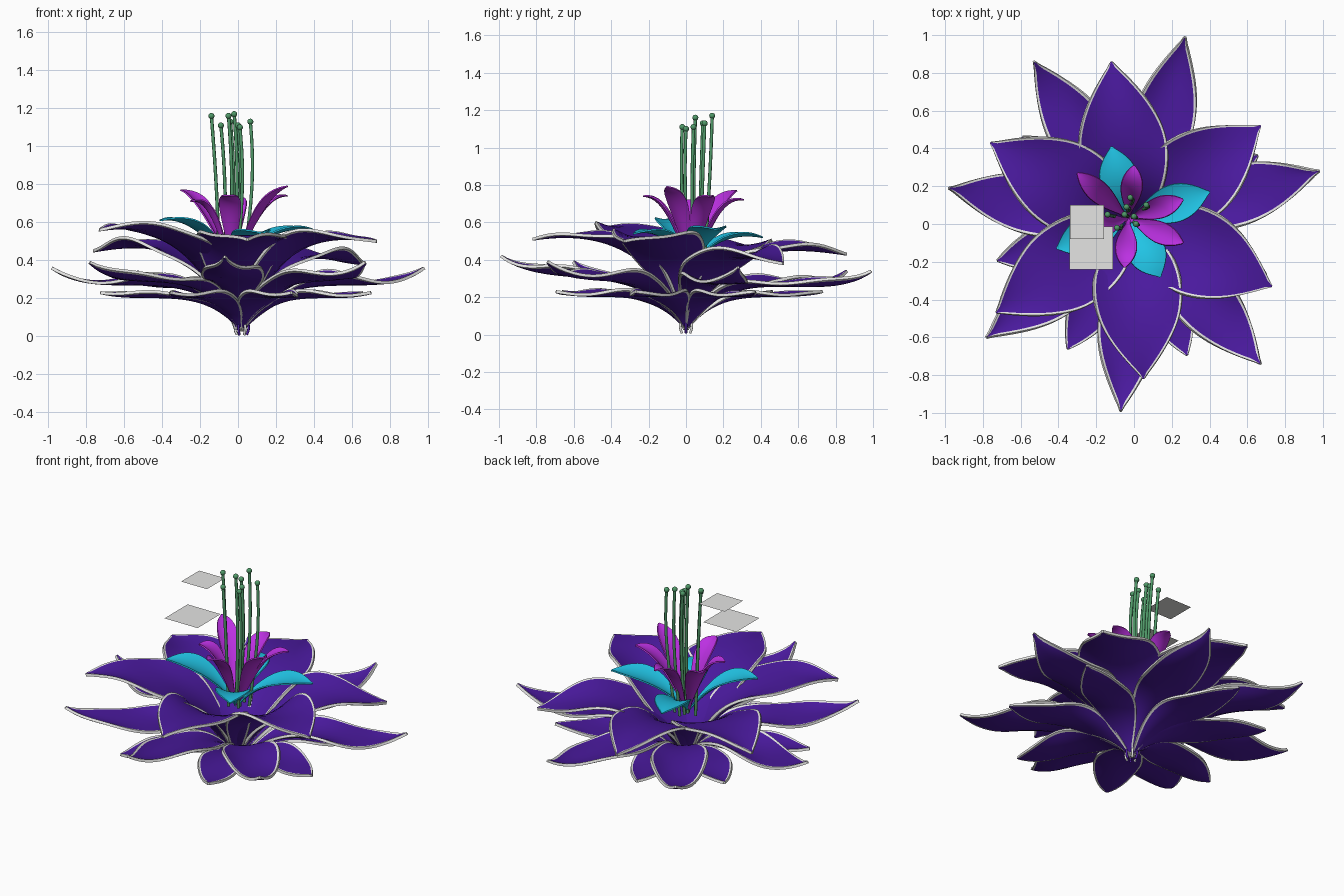
import bpy, math
from mathutils import Vector
from mathutils.geometry import interpolate_bezier

cube = bpy.data.objects.get("Cube")
if cube:
    bpy.data.objects.remove(cube, do_unlink=True)


def material(name, colour):
    m = bpy.data.materials.new(name)
    m.use_nodes = True
    m.diffuse_color = (*colour, 1)
    node = next(n for n in m.node_tree.nodes if n.type == 'BSDF_PRINCIPLED')
    node.inputs["Base Color"].default_value = (*colour, 1)
    return m


PURPLE = material("deep purple", (0.068, 0.01, 0.34))
GREY = material("pale grey", (0.78, 0.78, 0.77))
CYAN = material("cyan", (0.015, 0.55, 0.78))
MAGENTA = material("magenta", (0.5, 0.03, 0.76))
GREEN = material("leaf green", (0.08, 0.32, 0.14))


def link(name, data, *mats):
    ob = bpy.data.objects.new(name, data)
    for m in mats:
        data.materials.append(m)
    bpy.context.collection.objects.link(ob)
    return ob


def smooth(ob):
    for o in bpy.context.selected_objects:
        o.select_set(False)
    bpy.context.view_layer.objects.active = ob
    ob.select_set(True)
    for mod in list(ob.modifiers):
        bpy.ops.object.modifier_apply(modifier=mod.name)
    bpy.ops.object.shade_smooth_by_angle(angle=math.radians(50))


def tube(name, points, radius, mat):
    cu = bpy.data.curves.new(name, 'CURVE')
    cu.dimensions, cu.bevel_depth, cu.bevel_resolution = '3D', radius, 2
    sp = cu.splines.new('POLY')
    sp.points.add(len(points) - 1)
    for q, p in zip(sp.points, points):
        q.co = (*p, 1)
    link(name, cu, mat)


def petal(name, base, tip, inner, outer, half, colour, cup=0.0, wave=0.0,
          rim=0.0, power=0.9, blunt=0.95, thick=0.016, phase=0.0):
    """Sweep a cross-section along a curve; inner/outer are (reach, height) handles."""
    base, tip = Vector(base), Vector(tip)
    flat = Vector((tip.x - base.x, tip.y - base.y, 0))
    side = Vector((-flat.y, flat.x, 0)).normalized()
    handles = [Vector((base.x, base.y, 0)) + flat * f + Vector((0, 0, z))
               for f, z in (inner, outer)]
    path = interpolate_bezier(base, handles[0], handles[1], tip, 30)
    verts, faces = [], []
    for i, p in enumerate(path):
        a, b = path[max(i - 1, 0)], path[min(i + 1, len(path) - 1)]
        normal = (b - a).cross(side).normalized()
        f = Vector((p.x - base.x, p.y - base.y, 0)).length / flat.length
        shape = max(math.sin(math.pi * min(f, 1) ** power), 0) ** blunt
        w = max(half * shape, 0.005 if i > 20 else 0.013)
        edge = max(1 - rim / w, 0.6) if rim else 0.85
        for v in (-1, -edge, -edge * .66, -edge * .33, 0,
                  edge * .33, edge * .66, edge, 1):
            ripple = wave * math.sin(f * 9 + phase + (1.1 if v > 0 else 0))
            lift = (cup * (1 - 0.6 * f) + ripple) * v * v * shape
            verts.append(p + side * (w * v) + normal * lift)
    cols = 9
    for i in range(len(path) - 1):
        for j in range(cols - 1):
            k = i * cols + j
            faces.append((k, k + cols, k + cols + 1, k + 1))
    me = bpy.data.meshes.new(name)
    me.from_pydata(verts, [], faces)
    ob = link(name, me, colour, *([GREY] if rim else []))
    if rim:
        for n, poly in enumerate(me.polygons):
            poly.material_index = int(n % 8 in (0, 7))
    solid = ob.modifiers.new("thickness", 'SOLIDIFY')
    solid.thickness, solid.offset = thick, 0
    solid.material_offset_rim = 1 if rim else 0
    smooth(ob)


# Upper ring of broad petals
upper = [(-.12, .86, .43), (.67, .52, .38), (.73, -.33, .5),
         (.05, -.82, .51), (-.73, -.47, .56), (-.76, .43, .45)]
for n, t in enumerate(upper):
    petal(f"upper_petal_{n + 1}", (-.005, 0, .04), t, (.22, .5), (.62, t[2] + .05),
          .235, PURPLE, cup=.065, wave=.025, rim=.012, phase=n * 1.3)

# Middle ring of long pointed petals, dipping before the raised tip
root = (0.02, 0, 0.03)
middle = [(.27, .99, .34), (-.53, .86, .34), (-.98, .19, .36), (-.78, -.6, .39),
          (-.07, -.99, .42), (.67, -.74, .39), (.98, .28, .36)]
for n, t in enumerate(middle):
    petal(f"middle_petal_{n + 1}", root, t, (.26, .44), (.72, t[2] - .2), .163, PURPLE,
          cup=.05, wave=.025, rim=.013, power=1.1, phase=n * 1.7)

# Lower ring of short petals between the middle ones
for n, angle in enumerate((195, 242, 292, 339, 29, 103, 142)):
    a = math.radians(angle)
    petal(f"lower_petal_{n + 1}", root, (.75 * math.cos(a), .75 * math.sin(a), .23),
          (.28, .29), (.65, .17), .135, PURPLE, cup=.03, wave=.015, rim=.012,
          power=1.1, blunt=.8, phase=n)

# Cyan inner leaves
heart = (-.03, .03, .36)
for n, t in enumerate([(-.12, .41, .52), (.40, .17, .56),
                       (.14, -.28, .54), (-.41, -.13, .61)]):
    petal(f"cyan_leaf_{n + 1}", heart, t, (.25, .5), (.6, t[2] + .03), .1, CYAN,
          cup=.035, thick=.008, power=1.3)

# Magenta inner petals
for n, t in enumerate([(-.30, .27, .77), (0, .31, .72), (.26, .13, .74),
                       (.26, -.10, .79), (-.05, -.23, .74), (-.25, -.03, .71)]):
    petal(f"magenta_petal_{n + 1}", heart, t, (.35, .55), (.55, .74), .057, MAGENTA,
          cup=.025, thick=.008, power=1.5, blunt=.8)

# Stamens: thin bowed stems with round heads
stamens = [(-.14, .05, 1.16), (-.09, -.02, 1.11), (-.05, .05, 1.16), (-.04, .09, 1.13),
           (-.02, .14, 1.17), (0, .04, 1.11), (.01, 0, 1.1), (.065, .10, 1.13)]
for n, t in enumerate(stamens):
    head, h = Vector(t), Vector(heart)
    start = h.lerp(Vector((head.x, head.y, h.z)), .6)
    bow = Vector((head.x + .025, head.y - .01, .85))
    stem = interpolate_bezier(start, start.lerp(bow, .7), bow, head, 16)
    tube(f"stamen_stem_{n + 1}", stem, .009, GREEN)
    bpy.ops.mesh.primitive_uv_sphere_add(segments=12, ring_count=8, radius=.016, location=head)
    ball = bpy.context.object
    ball.name = f"stamen_head_{n + 1}"
    ball.data.materials.append(GREEN)
    smooth(ball)

# Curled stubs under the flower
centre = Vector((.02, 0, 0))
for n in range(6):
    a = n * math.tau / 6
    d = Vector((math.cos(a), math.sin(a), 0))
    hook = [centre + d * r + Vector((0, 0, z))
            for r, z in ((.025, .008), (.05, .05), (.03, .09), (0, .08))]
    tube(f"base_stub_{n + 1}", interpolate_bezier(*hook, 8), .007, GREY if n % 2 else PURPLE)

# Two flat square tiles floating beside the stamens
for name, x, y, z, size in (("small_tile", -.25, .01, 1.1, .18),
                            ("large_tile", -.227, -.127, .93, .23)):
    bpy.ops.mesh.primitive_plane_add(size=size, location=(x, y, z))
    bpy.context.object.name = name
    bpy.context.object.data.materials.append(GREY)
